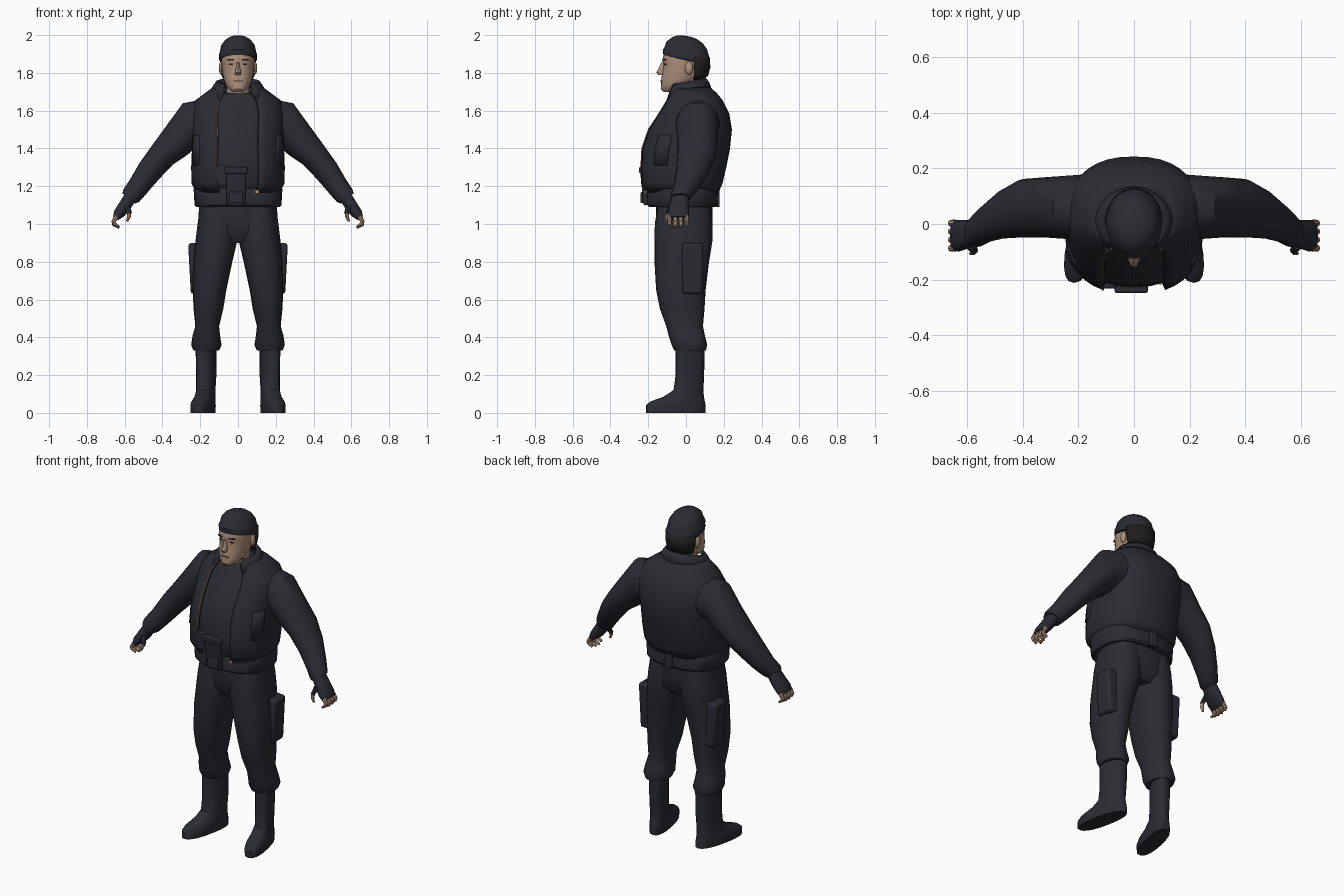
import bpy, bmesh
from math import sin, cos, radians, copysign
from mathutils import Matrix

default = bpy.data.objects.get("Cube")
if default:
    bpy.data.objects.remove(default)


def material(name, rgb, rough=0.9):
    m = bpy.data.materials.new(name)
    m.use_nodes = True
    m.diffuse_color = (*rgb, 1)
    node = m.node_tree.nodes["Principled BSDF"]
    node.inputs["Base Color"].default_value = (*rgb, 1)
    node.inputs["Roughness"].default_value = rough
    return m


cloth = material("dark_cloth", (0.024, 0.025, 0.033))
skin = material("skin", (0.42, 0.28, 0.2))
hair = material("dark_hair", (0.014, 0.012, 0.012))
lips = material("lip_brown", (0.22, 0.12, 0.09))
tan = material("zip_tan", (0.45, 0.3, 0.19))
made = []


def finish(name, bm, mat):
    bmesh.ops.recalc_face_normals(bm, faces=bm.faces)
    mesh = bpy.data.meshes.new(name)
    bm.to_mesh(mesh)
    bm.free()
    mesh.materials.append(mat)
    ob = bpy.data.objects.new(name, mesh)
    bpy.context.collection.objects.link(ob)
    made.append(ob)
    return ob


def span(z, x0, x1, y0, y1):
    """Level ring given by its extents."""
    return ((x0 + x1) / 2, (y0 + y1) / 2, z, (x1 - x0) / 2, (y1 - y0) / 2, 0)


def even(z, rx, y0, y1):
    """Level ring centred on the body."""
    return span(z, -rx, rx, y0, y1)


def loft(name, rings, mat, side=1, power=2.0, n=20, arc=None, thick=0,
         pitch=0, splay=0, grow=0):
    """Skin over rounded rings; arc keeps only part of the way round (0 = front)."""
    bm = bmesh.new()
    a0, a1 = arc or (0, 360)
    count = n + 1 if arc else n
    rows = []
    for cx, cy, cz, rx, ry, tilt in rings:
        row = []
        for i in range(count):
            a = radians(a0 + (a1 - a0) * i / n)
            u = copysign(abs(sin(a)) ** (2 / power), sin(a)) * (rx + grow)
            v = -copysign(abs(cos(a)) ** (2 / power), cos(a)) * (ry + grow)
            t = radians(tilt)
            x, y, z = cx + u * cos(t), cy + v, cz + u * sin(t) + pitch * v
            row.append(bm.verts.new(((x - splay * y) * side, y, z)))
        rows.append(row)
    for low, high in zip(rows, rows[1:]):
        for i in range(count - 1 if arc else count):
            j = (i + 1) % count
            bm.faces.new((low[i], low[j], high[j], high[i]))
    if not arc:
        bm.faces.new(rows[0])
        bm.faces.new(rows[-1])
    ob = finish(name, bm, mat)
    if thick:
        mod = ob.modifiers.new("thickness", "SOLIDIFY")
        mod.thickness, mod.offset = thick, 0
    return ob


def box(name, centre, size, mat, turn=0, axis="Z", bevel=0.0):
    bm = bmesh.new()
    bmesh.ops.create_cube(bm, size=1)
    m = (Matrix.Translation(centre) @ Matrix.Rotation(radians(turn), 4, axis)
         @ Matrix.Diagonal((*size, 1)))
    bmesh.ops.transform(bm, matrix=m, verts=bm.verts)
    ob = finish(name, bm, mat)
    if bevel:
        mod = ob.modifiers.new("bevel", "BEVEL")
        mod.width, mod.segments = bevel, 2
    return ob


def ball(name, centre, size, mat):
    bm = bmesh.new()
    bmesh.ops.create_uvsphere(bm, u_segments=12, v_segments=8, radius=1)
    m = Matrix.Translation(centre) @ Matrix.Diagonal((*size, 1))
    bmesh.ops.transform(bm, matrix=m, verts=bm.verts)
    return finish(name, bm, mat)


# Jacket: open shell over a shirt body
jacket = [even(1.17, .215, -.215, .165), even(1.215, .238, -.245, .185),
          even(1.3, .24, -.245, .205), even(1.4, .236, -.24, .225),
          even(1.5, .235, -.205, .235), even(1.58, .24, -.15, .222),
          even(1.65, .22, -.105, .188), even(1.69, .165, -.085, .155),
          even(1.72, .125, -.075, .12)]
loft("jacket", jacket, cloth, power=2.4, n=32, arc=(23, 337), thick=.016)
loft("shirt", jacket[:-1] + [even(1.695, .075, -.075, .08)], cloth,
     power=2.3, n=28, grow=-.017)
loft("jacket_zip", jacket[2:-1], tan, power=2.4, n=1, arc=(-23, -22),
     thick=.004, grow=.009)
loft("collar", [even(1.68, .15, -.12, .13), even(1.725, .125, -.1, .115),
                even(1.75, .108, -.08, .098)], cloth, n=24, arc=(38, 322),
     thick=.018, pitch=.2)

# Belt and front gear
loft("belt", [even(1.09, .222, -.195, .155), even(1.1, .23, -.205, .165),
              even(1.185, .235, -.21, .168), even(1.2, .225, -.2, .16)],
     cloth, power=2.5, n=28)
box("centre_pouch", (-.01, -.212, 1.2), (.1, .045, .2), cloth, 6, "X", .008)
box("pouch_flap", (-.01, -.228, 1.285), (.12, .04, .035), cloth, bevel=.006)
box("small_pouch", (-.09, -.21, 1.255), (.06, .045, .11), cloth, bevel=.008)
box("belt_buckle", (-.01, -.225, 1.14), (.075, .03, .06), cloth, bevel=.006)
box("back_belt_loop", (.0, .168, 1.14), (.05, .02, .1), cloth, bevel=.005)
box("belt_clip", (.1, -.213, 1.17), (.02, .008, .018), tan)

# Neck and head
loft("neck", [even(1.64, .068, -.06, .075), even(1.7, .062, -.065, .07),
              even(1.8, .065, -.06, .085)], skin)
loft("head", [even(1.7, .03, -.12, -.05), even(1.715, .048, -.133, -.02),
              even(1.735, .064, -.132, .02), even(1.765, .076, -.131, .07),
              even(1.8, .083, -.126, .095), even(1.843, .087, -.119, .108),
              even(1.866, .089, -.126, .112), even(1.9, .089, -.118, .112),
              even(1.93, .08, -.1, .1)], skin, power=2.15, n=24)
loft("nose", [even(1.855, .008, -.132, -.1), even(1.83, .01, -.142, -.1),
              even(1.803, .018, -.157, -.1), even(1.788, .015, -.146, -.1)],
     skin, n=10)
box("mouth", (0, -.13, 1.757), (.046, .008, .009), lips)
loft("back_hair", [even(1.765, .072, -.02, .085), even(1.79, .084, -.04, .113),
                   even(1.83, .09, -.06, .123), even(1.88, .092, -.06, .12)],
     hair, arc=(98, 262), n=14, thick=.012)
loft("knit_cap", [even(1.866, .088, -.106, .113), even(1.87, .1, -.12, .126),
                  even(1.9, .101, -.122, .127), even(1.91, .096, -.115, .122),
                  even(1.945, .089, -.103, .112), even(1.972, .069, -.074, .09),
                  even(1.988, .044, -.044, .06), even(1.995, .015, -.012, .025)],
     cloth, n=24, pitch=-.2)

# Seat of the trousers
loft("hips", [even(.9, .13, -.12, .1), even(.95, .195, -.15, .135),
              even(1.02, .21, -.16, .14), even(1.12, .205, -.16, .14)],
     cloth, power=2.3, n=24)

leg = [span(1.1, .0, .2, -.15, .13), span(1.0, .0, .214, -.165, .14),
       span(.91, .004, .225, -.167, .14), span(.8, .03, .235, -.167, .122),
       span(.65, .062, .24, -.158, .104), span(.55, .078, .235, -.138, .098),
       span(.46, .1, .226, -.105, .09), span(.41, .095, .24, -.092, .1),
       span(.36, .087, .248, -.076, .112), span(.33, .1, .236, -.062, .105)]
boot = [span(.37, .122, .226, -.055, .1), span(.2, .122, .222, -.055, .096),
        span(.12, .126, .22, -.066, .092), span(.085, .124, .222, -.12, .095),
        span(.06, .12, .228, -.19, .1), span(.04, .118, .23, -.212, .104),
        span(.0, .12, .228, -.212, .104)]
arm = [(.16, .06, 1.53, .135, .12, 80), (.255, .06, 1.525, .122, .113, 72),
       (.325, .06, 1.44, .095, .108, 50), (.4, .057, 1.365, .076, .105, 42),
       (.47, .035, 1.28, .068, .087, 40), (.53, .002, 1.195, .058, .068, 38),
       (.565, -.025, 1.15, .054, .058, 38), (.578, -.03, 1.135, .044, .05, 38)]
glove = [(.565, -.03, 1.15, .035, .043, 38), (.6, -.037, 1.095, .034, .052, 36),
         (.63, -.042, 1.055, .03, .057, 34), (.648, -.042, 1.03, .017, .054, 34)]

for side, word in ((1, "left"), (-1, "right")):
    # Legs, pockets and boots
    loft(word + "_trouser_leg", leg, cloth, side, power=2.3, n=20)
    box(word + "_cargo_pocket", (.222 * side, .035, .765), (.07, .11, .27),
        cloth, 3 * side, "Y", .015)
    loft(word + "_boot", boot, cloth, side, power=2.4, n=20, splay=.2)

    # Sleeves and jacket side pockets
    loft(word + "_sleeve", arm, cloth, side, n=18)
    lip = [even(1.31, .24, -.244, .207), even(1.4, .236, -.24, .225),
           even(1.47, .235, -.216, .232)]
    loft(word + "_jacket_pocket", lip, cloth, side, power=2.4, n=4,
         arc=(54, 74), thick=.01, grow=.008)

    # Gloved hands with bare curled fingers
    loft(word + "_glove", glove, cloth, side, power=2.4, n=14)
    for k in range(4):
        y = -.087 + .03 * k
        short = .006 * abs(k - 1.4)
        finger = [(.642, y, 1.04, .013, .013, 37), (.66, y, 1.013, .011, .012, 15),
                  (.656, y, .993 + short, .01, .011, -35),
                  (.625 + short, y, .978 + short, .007, .008, -66)]
        loft(f"{word}_finger_{k + 1}", finger, skin, side, n=8)
    loft(word + "_thumb_sleeve", [(.59, -.075, 1.1, .018, .018, 0),
                                  (.575, -.094, 1.055, .014, .014, 0)],
         cloth, side, n=8)
    loft(word + "_thumb", [(.576, -.093, 1.06, .011, .011, 0),
                           (.578, -.102, 1.035, .01, .01, 0),
                           (.588, -.106, 1.012, .006, .006, 0)], skin, side, n=8)

    # Face details
    ball(word + "_ear", (.09 * side, .015, 1.825), (.012, .022, .034), skin)
    box(word + "_eyebrow", (.038 * side, -.115, 1.869), (.036, .008, .007),
        hair, 20 * side)
    box(word + "_eye", (.036 * side, -.109, 1.846), (.024, .008, .009),
        hair, 18 * side)

# Smooth shading with crisp corners
bpy.ops.object.select_all(action="DESELECT")
for ob in made:
    ob.select_set(True)
bpy.context.view_layer.objects.active = made[0]
bpy.ops.object.shade_smooth_by_angle(angle=radians(40))
